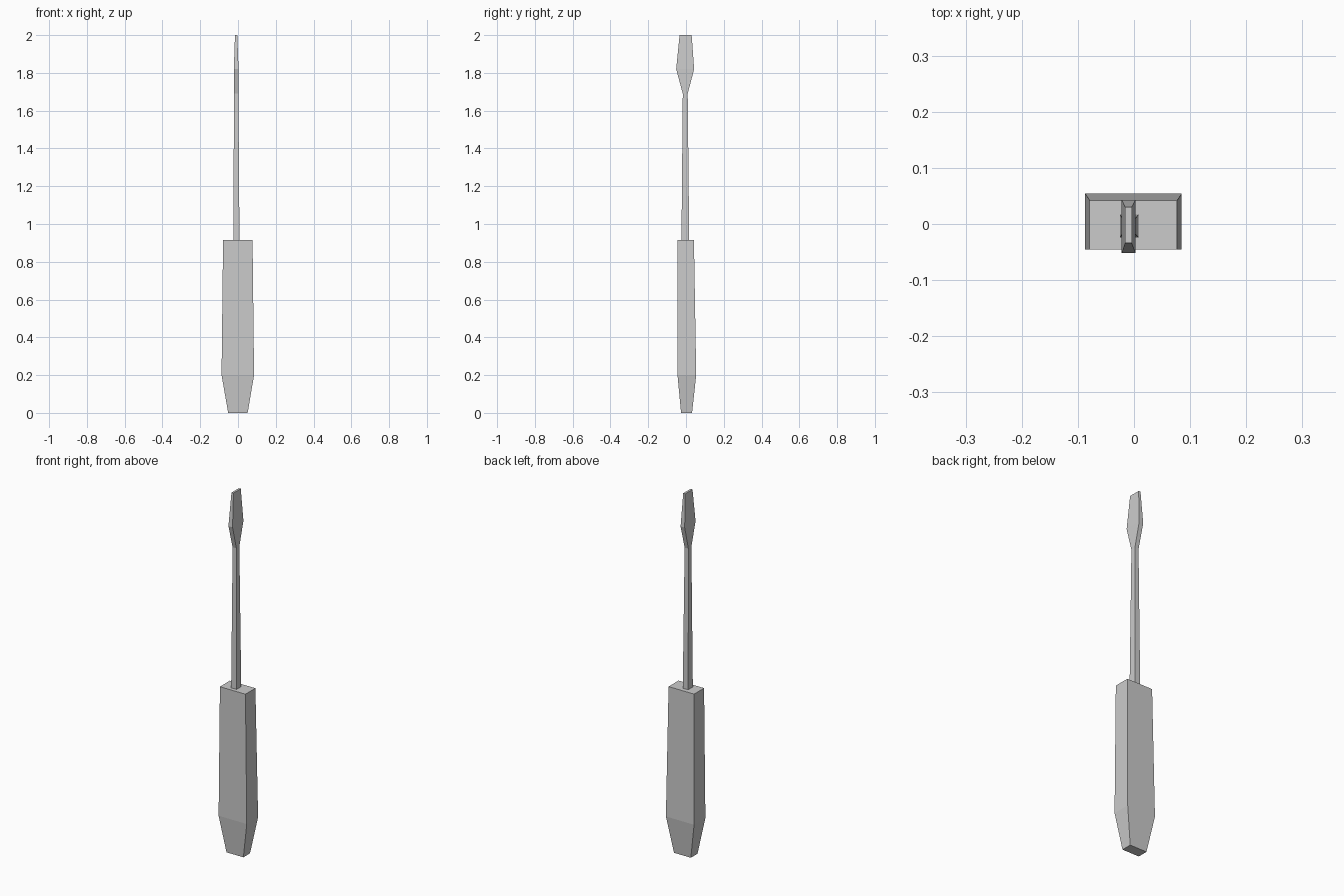
import bpy
import bmesh

cube = bpy.data.objects.get("Cube")
if cube:
    bpy.data.objects.remove(cube, do_unlink=True)

grey = bpy.data.materials.new("plain grey")
grey.use_nodes = True
colour = (0.6, 0.6, 0.6, 1)
grey.diffuse_color = colour
grey.node_tree.nodes["Principled BSDF"].inputs["Base Color"].default_value = colour


def loft(name, sections):
    """Join stacked rectangles (z, x0, x1, y0, y1) into a closed solid."""
    bm = bmesh.new()
    rings = []
    for z, x0, x1, y0, y1 in sections:
        corners = ((x0, y0), (x1, y0), (x1, y1), (x0, y1))
        rings.append([bm.verts.new((x, y, z)) for x, y in corners])
    for low, high in zip(rings, rings[1:]):
        for i in range(4):
            j = (i + 1) % 4
            bm.faces.new((low[i], low[j], high[j], high[i]))
    bm.faces.new(rings[0][::-1])
    bm.faces.new(rings[-1])
    bmesh.ops.recalc_face_normals(bm, faces=bm.faces)
    mesh = bpy.data.meshes.new(name)
    bm.to_mesh(mesh)
    bm.free()
    mesh.materials.append(grey)
    obj = bpy.data.objects.new(name, mesh)
    bpy.context.collection.objects.link(obj)
    return obj


# Square handle with a tapered butt
loft("handle", [
    (0.0, -0.052, 0.051, -0.026, 0.032),
    (0.2, -0.087, 0.085, -0.045, 0.054),
    (0.915, -0.079, 0.077, -0.045, 0.042),
])

# Thin shaft flaring into a flat blade
loft("shaft_and_blade", [
    (0.91, -0.025, 0.008, -0.024, 0.017),
    (1.69, -0.021, 0.002, -0.017, 0.009),
    (1.82, -0.022, 0.003, -0.052, 0.043),
    (2.0, -0.016, -0.004, -0.034, 0.030),
])
